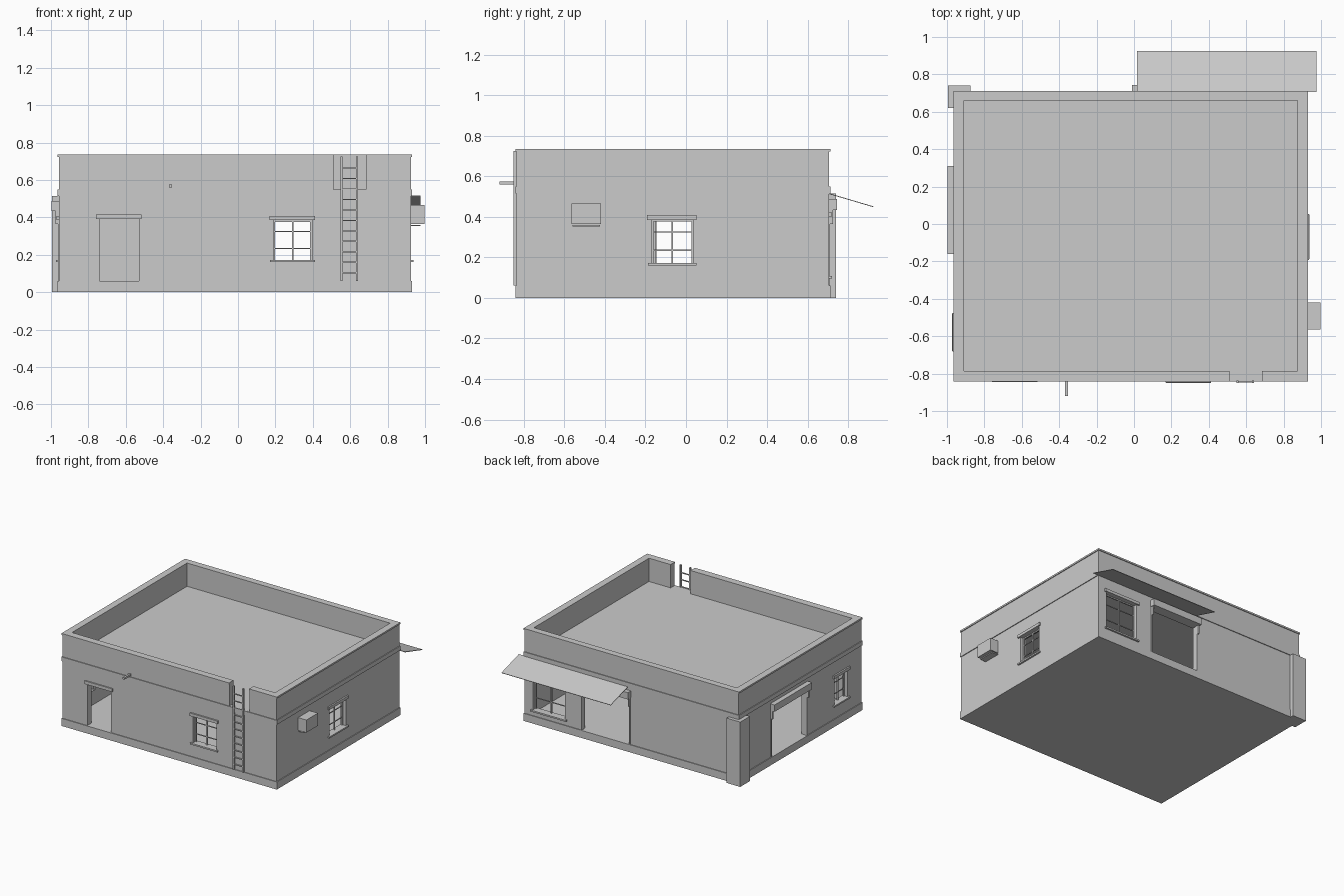
import bpy
from mathutils import Matrix, Vector

if "Cube" in bpy.data.objects:
    bpy.data.objects.remove(bpy.data.objects["Cube"])

grey = bpy.data.materials.new("plaster_grey")
grey.diffuse_color = (0.6, 0.6, 0.6, 1)
grey.use_nodes = True
grey.node_tree.nodes["Principled BSDF"].inputs["Base Color"].default_value = grey.diffuse_color

CORNERS = [(0, 0, 0), (1, 0, 0), (1, 1, 0), (0, 1, 0),
           (0, 0, 1), (1, 0, 1), (1, 1, 1), (0, 1, 1)]
FACES = [(0, 3, 2, 1), (4, 5, 6, 7), (0, 1, 5, 4),
         (1, 2, 6, 5), (2, 3, 7, 6), (3, 0, 4, 7)]


def boxes(name, parts):
    """One object made of boxes given as (x0, x1, y0, y1, z0, z1)."""
    verts, faces = [], []
    for b in parts:
        n = len(verts)
        verts += [(b[i], b[2 + j], b[4 + k]) for i, j, k in CORNERS]
        faces += [tuple(n + v for v in f) for f in FACES]
    me = bpy.data.meshes.new(name)
    me.from_pydata(verts, [], faces)
    me.materials.append(grey)
    ob = bpy.data.objects.new(name, me)
    bpy.context.collection.objects.link(ob)
    return ob


# Outer wall faces, inner wall faces, trim overhang
X0, X1, Y0, Y1 = -0.958, 0.924, -0.835, 0.706
IX0, IX1, IY0, IY1 = -0.91, 0.875, -0.785, 0.66
T = 0.006
GAP = (0.51, 0.685)


def on_wall(side, a, b, lo, hi, z0, z1):
    """Box on a wall: a..b along it, lo..hi outwards from its face."""
    if side == "front":
        return (a, b, Y0 - hi, Y0 - lo, z0, z1)
    if side == "back":
        return (a, b, Y1 + lo, Y1 + hi, z0, z1)
    if side == "left":
        return (X0 - hi, X0 - lo, a, b, z0, z1)
    return (X1 + lo, X1 + hi, a, b, z0, z1)


# side, start, end, bottom, top
windows = {"front_window": ("front", 0.19, 0.395, 0.17, 0.385),
           "right_window": ("right", -0.17, 0.035, 0.17, 0.385),
           "left_window": ("left", -0.66, -0.495, 0.17, 0.385),
           "back_window": ("back", 0.57, 0.85, 0.105, 0.40)}
doors = {"front_door": ("front", -0.74, -0.53, 0.06, 0.39),
         "back_shutter": ("back", 0.0, 0.425, 0.06, 0.435),
         "left_shutter": ("left", -0.15, 0.30, 0.06, 0.435)}

# Building body, hollowed into a room and a roof well, with openings cut
body = boxes("building_body", [(X0, X1, Y0, Y1, 0, 0.722)])
cuts = [(IX0, IX1, IY0, IY1, 0.06, 0.50),
        (IX0, IX1, IY0, IY1, 0.55, 0.90),
        (GAP[0], GAP[1], Y0 - 0.1, IY0 + 0.02, 0.55, 0.90)]
for side, a, b, z0, z1 in list(windows.values()) + list(doors.values()):
    cuts.append(on_wall(side, a, b, -0.07, 0.05, z0, z1))
cutters = []
for c in cuts:
    cutter = boxes("cutter", [c])
    cutter.hide_render = True
    mod = body.modifiers.new("cut", "BOOLEAN")
    mod.operation, mod.solver, mod.object = "DIFFERENCE", "EXACT", cutter
    cutters.append(cutter)
deps = bpy.context.evaluated_depsgraph_get()
cut_mesh = bpy.data.meshes.new_from_object(body.evaluated_get(deps))
body.modifiers.clear()
body.data = cut_mesh
for c in cutters:
    bpy.data.objects.remove(c)


def ring(name, z0, z1):
    """Thin band around the outside of the walls."""
    e = 0.01
    boxes(name, [(X0 - T, X1 + T, Y0 - T, Y0 + e, z0, z1),
                 (X0 - T, X1 + T, Y1 - e, Y1 + T, z0, z1),
                 (X0 - T, X0 + e, Y0 + e, Y1 - e, z0, z1),
                 (X1 - e, X1 + T, Y0 + e, Y1 - e, z0, z1)])


ring("base_course", 0, 0.06)
ring("roof_ledge", 0.515, 0.549)

# Parapet coping, open at the ladder
boxes("parapet_coping", [
    (X0 - T, GAP[0], Y0 - T, IY0, 0.722, 0.735),
    (GAP[1], X1 + T, Y0 - T, IY0, 0.722, 0.735),
    (X0 - T, X1 + T, IY1, Y1 + T, 0.722, 0.735),
    (X0 - T, IX0, IY0, IY1, 0.722, 0.735),
    (IX1, X1 + T, IY0, IY1, 0.722, 0.735)])

# Windows: lintel, sill, frame and glazing bars
for name, (side, a, b, z0, z1) in windows.items():
    boxes(name + "_lintel", [on_wall(side, a - 0.022, b + 0.018, -0.01, 0.012, z1, z1 + 0.023)])
    boxes(name + "_sill", [on_wall(side, a - 0.018, b + 0.016, -0.045, 0.014, z0 - 0.01, z0 + 0.002)])
    w, d0, d1 = 0.009, -0.035, -0.025
    mid = (a + b) / 2
    bars = [on_wall(side, a, a + w, d0, d1, z0, z1),
            on_wall(side, b - w, b, d0, d1, z0, z1),
            on_wall(side, mid - w / 2, mid + w / 2, d0, d1, z0, z1),
            on_wall(side, a, b, d0, d1, z1 - w, z1)]
    for f in (0.3, 0.72):
        z = z0 + f * (z1 - z0)
        bars.append(on_wall(side, a, b, d0 + 0.002, d1 - 0.002, z - 0.003, z + 0.003))
    boxes(name + "_bars", bars)

# Front door lintel
boxes("front_door_lintel", [on_wall("front", -0.76, -0.515, -0.01, 0.01, 0.39, 0.415)])

# Roller shutter housings with side brackets and guide rails
for name in ("back_shutter", "left_shutter"):
    side, a, b, z0, z1 = doors[name]
    boxes(name + "_housing", [on_wall(side, a - 0.01, b + 0.01, -0.01, 0.038, 0.433, 0.487)])
    parts = []
    for e in (a - 0.006, b - 0.004):
        parts.append(on_wall(side, e, e + 0.01, -0.02, 0.005, z0, z1))
        parts.append(on_wall(side, e, e + 0.01, 0.005, 0.018, 0.365, z1))
    boxes(name + "_rails", parts)

# Corner pillar
boxes("corner_pillar", [(-0.995, -0.875, 0.62, 0.74, 0, 0.515)])

# Ladder
rungs = [(0.55, 0.638, -0.847, -0.84, 0.10 + 0.056 * i, 0.107 + 0.056 * i) for i in range(11)]
rails = [(x - 0.005, x + 0.005, -0.85, -0.836, 0.06, 0.725) for x in (0.553, 0.637)]
boxes("ladder", rails + rungs)

# Drain spout
boxes("drain_spout", [(-0.37, -0.354, -0.92, Y0 + 0.01, 0.56, 0.575)])

# Air conditioner and its bracket
boxes("air_conditioner", [(X1 - 0.005, 0.997, -0.565, -0.42, 0.365, 0.465)])
boxes("air_conditioner_bracket", [(X1 - 0.005, 0.975, -0.56, -0.425, 0.353, 0.36)])

# Sloping awning over the back openings
awning = boxes("awning", [(0.015, 0.975, 0, 0.228, -0.004, 0)])
awning.data.transform(Matrix.Translation(Vector((0, Y1, 0.516)))
                      @ Matrix.Rotation(-0.287, 4, 'X'))
